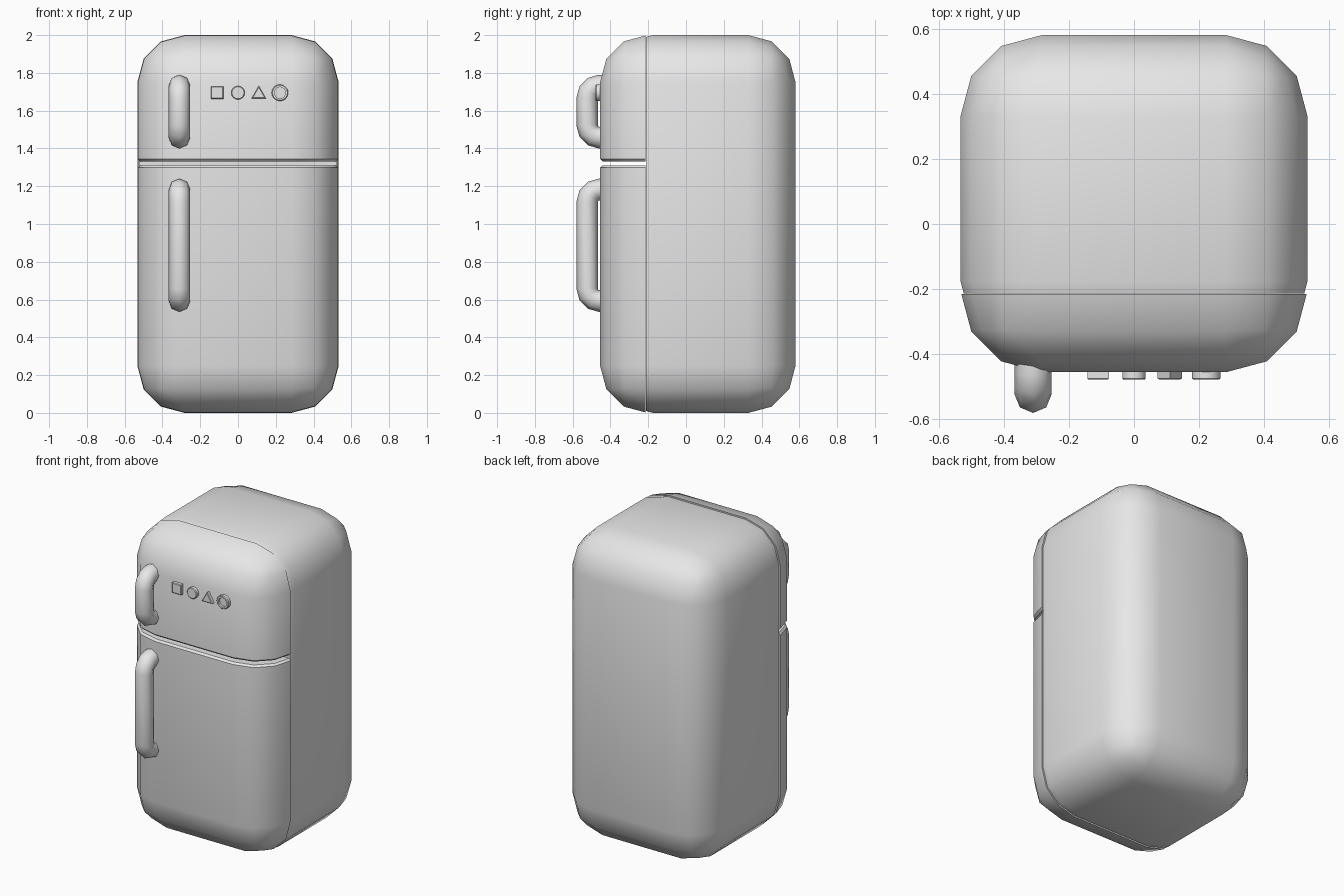
import bpy, bmesh, math
from mathutils import Vector, Matrix

cube = bpy.data.objects.get("Cube")
if cube:
    bpy.data.objects.remove(cube, do_unlink=True)

grey = bpy.data.materials.new("light grey")
grey.use_nodes = True
COLOUR = (0.8, 0.8, 0.8, 1)
grey.diffuse_color = COLOUR
for node in grey.node_tree.nodes:
    if node.type == 'BSDF_PRINCIPLED':
        node.inputs["Base Color"].default_value = COLOUR

HALF_W, BACK, FRONT, HEIGHT, ROUND = 0.533, 0.58, -0.455, 2.0, 0.25
SEAM = -0.213


def finish(name, bm, angle=40):
    bmesh.ops.recalc_face_normals(bm, faces=bm.faces)
    mesh = bpy.data.meshes.new(name)
    bm.to_mesh(mesh)
    bm.free()
    mesh.materials.append(grey)
    obj = bpy.data.objects.new(name, mesh)
    bpy.context.collection.objects.link(obj)
    bpy.ops.object.select_all(action='DESELECT')
    obj.select_set(True)
    bpy.context.view_layer.objects.active = obj
    bpy.ops.object.shade_smooth_by_angle(angle=math.radians(angle))
    return obj


def rounded_box(front):
    bm = bmesh.new()
    size = (2 * HALF_W, BACK - front, HEIGHT)
    centre = Vector((0, (BACK + front) / 2, HEIGHT / 2))
    bmesh.ops.create_cube(bm, size=1, matrix=Matrix.Translation(centre) @ Matrix.Diagonal((*size, 1)))
    bmesh.ops.bevel(bm, geom=bm.edges[:], offset=ROUND, segments=3, profile=0.5, affect='EDGES')
    return bm


def cut(bm, point, normal):
    """Remove everything on the normal's side and cap the opening."""
    bmesh.ops.bisect_plane(bm, geom=bm.verts[:] + bm.edges[:] + bm.faces[:], dist=1e-5,
                           plane_co=point, plane_no=normal, clear_outer=True)
    rim = [e for e in bm.edges if e.is_boundary]
    bmesh.ops.holes_fill(bm, edges=rim, sides=0)


# Cabinet behind the doors
bm = rounded_box(FRONT + 0.03)
cut(bm, (0, SEAM, 0), (0, -1, 0))
finish("cabinet", bm)


# Two doors with a softened edge along the gap between them
def door(name, z, direction):
    bm = rounded_box(FRONT)
    cut(bm, (0, SEAM - 0.002, 0), (0, 1, 0))
    cut(bm, (0, 0, z), (0, 0, direction))
    lip = [e for e in bm.edges
           if all(abs(v.co.z - z) < 1e-4 for v in e.verts)
           and any(v.co.y < SEAM - 0.01 for v in e.verts)]
    bmesh.ops.bevel(bm, geom=lip, offset=0.012, segments=1, affect='EDGES')
    finish(name, bm)


door("freezer_door", 1.332, -1)
door("fridge_door", 1.31, 1)


# Tube handles that bend into the doors
def handle(name, bottom, top, x=-0.31, r=0.057, bend=0.065):
    out = FRONT - 0.068
    arc = [(out + bend * (1 - math.cos(a)), top - r - bend * (1 - math.sin(a)))
           for a in (math.radians(d) for d in (90, 60, 30, 0))]
    half = [(FRONT + 0.05, top - r)] + arc
    path = half + [(y, bottom + top - z) for y, z in reversed(half)]
    bm = bmesh.new()
    rings = []
    sides = 8
    for i, (y, z) in enumerate(path):
        before = Vector(path[max(i - 1, 0)])
        after = Vector(path[min(i + 1, len(path) - 1)])
        t = (after - before).normalized()
        across = Vector((0, -t.y, t.x))
        rings.append([bm.verts.new(Vector((x, y, z))
                                   + r * (math.cos(a) * Vector((1, 0, 0)) + math.sin(a) * across))
                      for a in (2 * math.pi * k / sides for k in range(sides))])
    for a, b in zip(rings, rings[1:]):
        for k in range(sides):
            n = (k + 1) % sides
            bm.faces.new((a[k], a[n], b[n], b[k]))
    for ring in (rings[0], rings[-1]):
        bm.faces.new(ring)
    finish(name, bm, 50)


handle("freezer_handle", 1.40, 1.79)
handle("fridge_handle", 0.535, 1.24)


# Row of small raised buttons on the freezer door
def button(name, x, sides, radius, turn=0, drop=0, hollow=False):
    bm = bmesh.new()
    z = 1.695 - drop
    ring = [bm.verts.new((x + radius * math.cos(a), FRONT + 0.01, z + radius * math.sin(a)))
            for a in (turn + 2 * math.pi * k / sides for k in range(sides))]
    base = bm.faces.new(ring)
    raised = bmesh.ops.extrude_face_region(bm, geom=[base])["geom"]
    bmesh.ops.translate(bm, vec=(0, -0.033, 0), verts=[v for v in raised if isinstance(v, bmesh.types.BMVert)])
    cap = min(bm.faces, key=lambda f: f.calc_center_median().y)
    bmesh.ops.recalc_face_normals(bm, faces=bm.faces)
    bmesh.ops.bevel(bm, geom=list(cap.edges), offset=0.004, segments=1, affect='EDGES')
    if hollow:
        cap = min(bm.faces, key=lambda f: f.calc_center_median().y)
        bmesh.ops.inset_region(bm, faces=[cap], thickness=0.01)
        dip = bmesh.ops.extrude_face_region(bm, geom=[cap])["geom"]
        bmesh.ops.delete(bm, geom=[cap], context='FACES_ONLY')
        bmesh.ops.translate(bm, vec=(0, 0.015, 0), verts=[v for v in dip if isinstance(v, bmesh.types.BMVert)])
    finish(name, bm)


button("square_button", -0.11, 4, 0.047, math.pi / 4)
button("round_button", 0.0, 16, 0.036)
button("triangle_button", 0.11, 3, 0.044, math.pi / 2, drop=0.008)
button("ring_button", 0.222, 16, 0.044, hollow=True)
